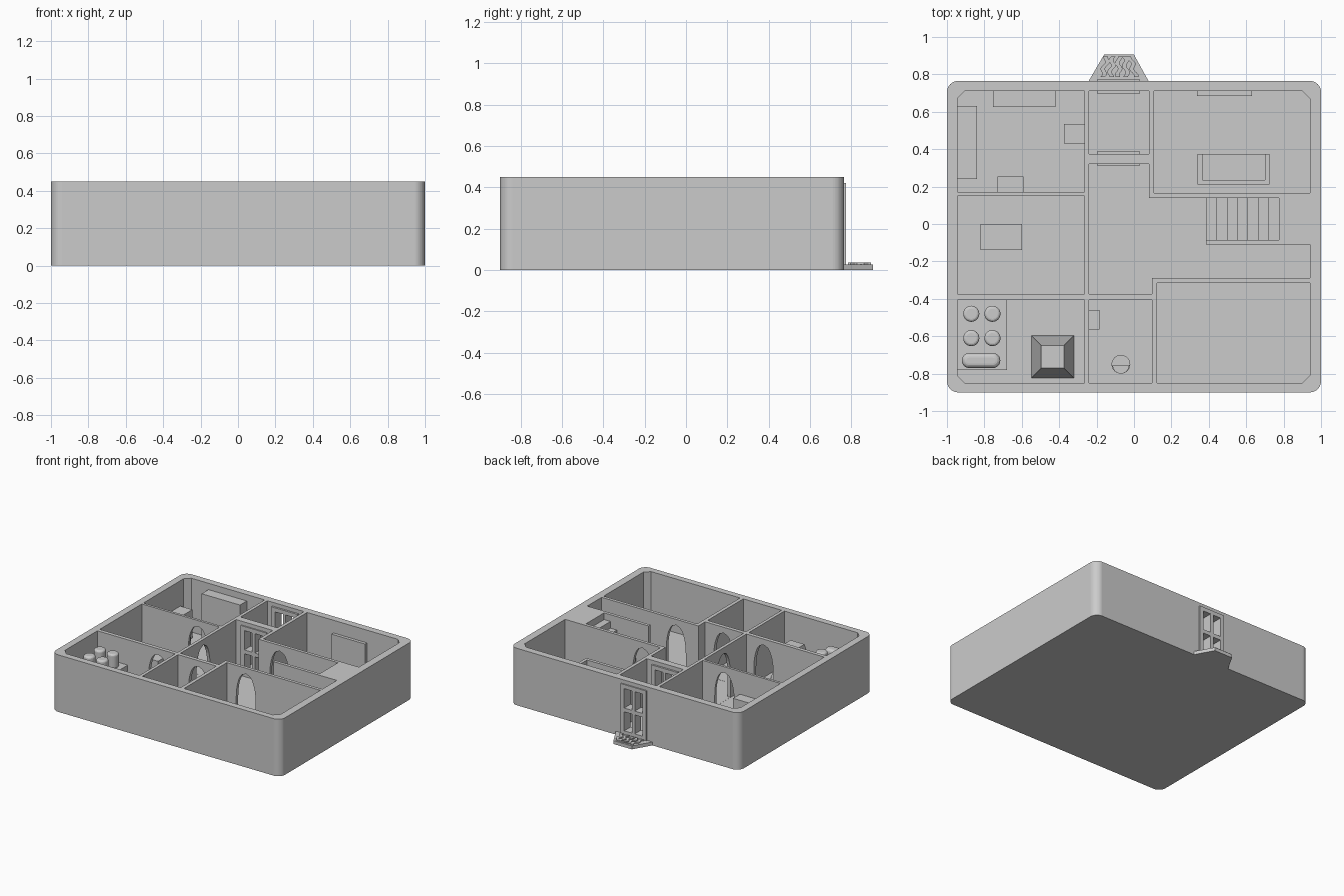
import bpy, bmesh, math

cube = bpy.data.objects.get("Cube")
if cube:
    bpy.data.objects.remove(cube)

grey = bpy.data.materials.new("plain grey")
grey.use_nodes = True
grey.diffuse_color = (0.6, 0.6, 0.6, 1)
grey.node_tree.nodes["Principled BSDF"].inputs["Base Color"].default_value = (0.6, 0.6, 0.6, 1)

FLOOR, TOP = 0.025, 0.45


def add_prism(bm, pts, z0, z1, place=lambda u, v, w: (u, v, w), taper=1.0):
    """Extrude an outline from z0 to z1, optionally shrinking the far end."""
    cx = sum(p[0] for p in pts) / len(pts)
    cy = sum(p[1] for p in pts) / len(pts)
    low = [bm.verts.new(place(x, y, z0)) for x, y in pts]
    high = [bm.verts.new(place(cx + (x - cx) * taper, cy + (y - cy) * taper, z1)) for x, y in pts]
    n = len(pts)
    faces = [bm.faces.new(low[::-1]), bm.faces.new(high)]
    for i in range(n):
        j = (i + 1) % n
        faces.append(bm.faces.new((low[i], low[j], high[j], high[i])))
    bmesh.ops.recalc_face_normals(bm, faces=faces)


def finish(name, bm):
    mesh = bpy.data.meshes.new(name)
    bm.to_mesh(mesh)
    bm.free()
    mesh.materials.append(grey)
    obj = bpy.data.objects.new(name, mesh)
    bpy.context.collection.objects.link(obj)
    return obj


def prism(name, pts, z0, z1, taper=1.0):
    bm = bmesh.new()
    add_prism(bm, pts, z0, z1, taper=taper)
    return finish(name, bm)


def rect(x0, x1, y0, y1):
    return [(x0, y0), (x1, y0), (x1, y1), (x0, y1)]


def box(name, x0, x1, y0, y1, z1, z0=FLOOR - 0.005):
    return prism(name, rect(x0, x1, y0, y1), z0, z1)


def rounded(x0, x1, y0, y1, r, steps=12):
    pts = []
    corners = [(x1 - r, y1 - r), (x0 + r, y1 - r), (x0 + r, y0 + r), (x1 - r, y0 + r)]
    for k, (cx, cy) in enumerate(corners):
        for i in range(steps + 1):
            a = (k + i / steps) * math.pi / 2
            pts.append((cx + r * math.cos(a), cy + r * math.sin(a)))
    return pts


def circle(cx, cy, r, n=32, start=0.0, sweep=2 * math.pi):
    return [(cx + r * math.cos(start + sweep * i / n),
             cy + r * math.sin(start + sweep * i / n)) for i in range(n)]


def cut(target, cutter):
    cutter.hide_render = True
    mod = target.modifiers.new("cut", "BOOLEAN")
    mod.operation, mod.solver, mod.object = "DIFFERENCE", "EXACT", cutter
    bpy.context.view_layer.update()
    result = bpy.data.meshes.new_from_object(
        target.evaluated_get(bpy.context.evaluated_depsgraph_get()))
    target.modifiers.clear()
    target.data = result
    bpy.data.objects.remove(cutter)


def soften(obj, width):
    mod = obj.modifiers.new("round", "BEVEL")
    mod.width, mod.segments, mod.limit_method = width, 4, "ANGLE"
    mod.angle_limit = math.radians(50)


# House shell with the rooms hollowed out
L, R, B, T, C = -0.945, 0.94, -0.85, 0.71, 0.04
shell = prism("house_walls", rounded(-1, 1, -0.9, 0.765, 0.06), 0, TOP)
rooms = [
    [(L, 0.17), (-0.265, 0.17), (-0.265, T), (L + C, T), (L, T - C)],
    rect(-0.24, 0.08, 0.375, T),
    [(0.107, 0.165), (R, 0.165), (R, T - C), (R - C, T), (0.107, T)],
    rect(L, -0.265, -0.375, 0.15),
    [(-0.24, 0.32), (-0.24, -0.375), (0.095, -0.375), (0.095, -0.29), (R, -0.29), (R, -0.11),
     (0.385, -0.11), (0.385, -0.085), (0.775, -0.085), (0.775, 0.14), (0.08, 0.14), (0.08, 0.32)],
    [(L + C, B), (-0.265, B), (-0.265, -0.405), (L, -0.405), (L, B + C)],
    rect(-0.24, 0.095, B, -0.405),
    [(0.123, B), (R - C, B), (R, B + C), (R, -0.315), (0.123, -0.315)],
]
bm = bmesh.new()
for room in rooms:
    add_prism(bm, room, FLOOR, TOP + 0.1)
cut(shell, finish("room_cutter", bm))


# Pointed-arch doorways
def arch(c, half=0.085, spring=0.2, peak=0.405):
    side = [(half * math.cos(a * math.pi / 16) ** 0.9, spring + (peak - spring) * math.sin(a * math.pi / 16))
            for a in range(7)]
    right = [(half, FLOOR + 0.001)] + side
    return ([(c + u, v) for u, v in right] + [(c, peak)] + [(c - u, v) for u, v in right[::-1]])


bm = bmesh.new()
for c, wall in [(0.29, -0.3025), (0.265, 0.1525), (-0.455, 0.16), (-0.415, -0.39), (-0.065, -0.39)]:
    add_prism(bm, arch(c), wall - 0.025, wall + 0.025, lambda u, v, w: (u, w, v))
add_prism(bm, arch(-0.09), -0.2775, -0.2275, lambda u, v, w: (w, u, v))
# Openings behind the two panelled doors
for y in (0.735, 0.35):
    add_prism(bm, rect(-0.185, 0.02, FLOOR + 0.001, 0.41), y - 0.06, y + 0.06, lambda u, v, w: (u, w, v))
cut(shell, finish("doorway_cutter", bm))

# Panelled doors: stiles and rails around four openings
for name, y0, y1 in [("front_door", 0.695, 0.775), ("inner_door", 0.31, 0.39)]:
    door = box(name, -0.195, 0.03, y0, y1, 0.42)
    bm = bmesh.new()
    for x in (-0.162, -0.07):
        for z0, z1 in [(0.055, 0.205), (0.235, 0.388)]:
            add_prism(bm, rect(x, x + 0.067, z0, z1), y0 - 0.05, y1 + 0.05, lambda u, v, w: (u, w, v))
    cut(door, finish("panel_cutter", bm))

# Porch with wavy raised paving
prism("porch", [(-0.245, 0.76), (0.08, 0.76), (0.0, 0.905), (-0.16, 0.905)], 0, 0.027)
for k in range(5):
    bm = bmesh.new()
    x = -0.17 + 0.044 * k
    ys = [0.785 + 0.011 * i for i in range(11)]
    shift = [x + 0.009 * math.sin(i * 1.1 + k * 1.7) - (x + 0.08) * i * 0.03 for i in range(11)]
    add_prism(bm, [(s - 0.012, y) for s, y in zip(shift, ys)]
              + [(s + 0.012, y) for s, y in zip(shift[::-1], ys[::-1])], 0.02, 0.036)
    finish("paving_stone", bm)

# Stairs rising toward the solid block
steps = 7
run = (0.775 - 0.385) / steps
for i in range(steps):
    x = 0.385 + i * run
    box("stair_step", x, x + run, -0.085, 0.14, FLOOR + (i + 1) * (TOP - FLOOR) / (steps + 1))

# Bedroom furniture
box("bed", L, -0.84, 0.24, 0.63, 0.25)
box("wardrobe", -0.755, -0.42, 0.625, T, 0.4)
box("side_cabinet", -0.375, -0.265, 0.43, 0.535, 0.25)
box("small_cabinet", -0.73, -0.59, 0.17, 0.255, 0.27)

# Living room: wall screen and sofa
box("wall_screen", 0.337, 0.63, 0.685, T, 0.35, 0.12)
box("sofa_seat", 0.36, 0.705, 0.23, 0.375, 0.11)
box("sofa_back", 0.34, 0.725, 0.21, 0.235, 0.22)
for x in (0.34, 0.7):
    box("sofa_arm", x, x + 0.025, 0.21, 0.375, 0.22)

# Middle room table
box("table", -0.82, -0.6, -0.14, 0, 0.2)

# Kitchen: counter with four pots and a long dish, tapered stand
box("counter", L, -0.68, -0.78, -0.405, 0.25)
for x in (-0.87, -0.757):
    for y in (-0.61, -0.48):
        soften(prism("pot", circle(x, y, 0.043), 0.245, 0.36), 0.016)
soften(prism("long_dish", rounded(-0.92, -0.715, -0.77, -0.69, 0.039), 0.245, 0.34), 0.025)
prism("tapered_stand", rect(-0.55, -0.32, -0.825, -0.595), FLOOR - 0.005, 0.28, taper=0.53)

# Washroom: basin and round seat with a raised half
box("basin", -0.24, -0.185, -0.565, -0.46, 0.22)
prism("round_seat", circle(-0.07, -0.75, 0.05), FLOOR - 0.005, 0.14)
prism("seat_back", circle(-0.07, -0.755, 0.045, 17, math.pi, math.pi * 17 / 16), 0.135, 0.2)
